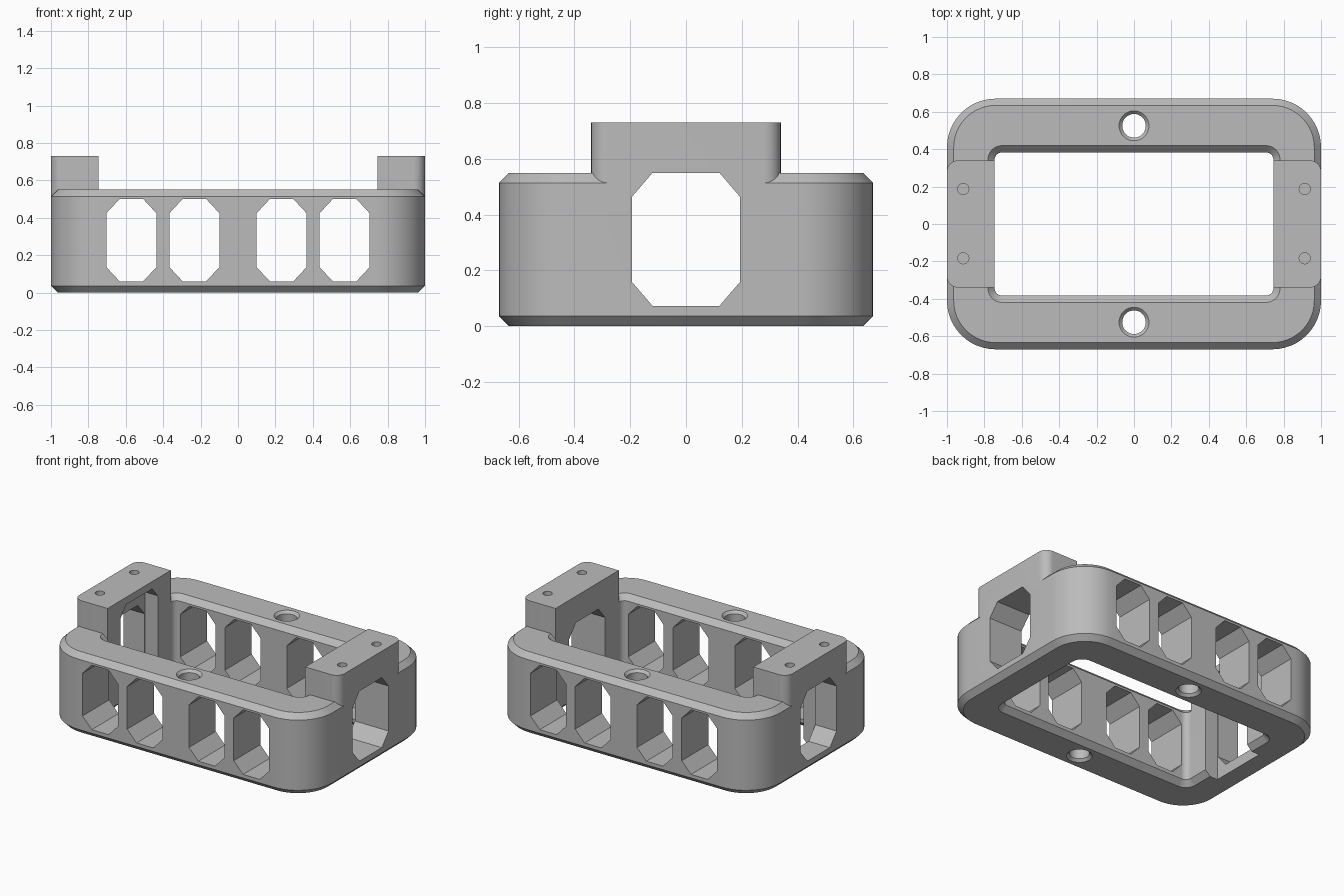
import bpy, bmesh, math

cube = bpy.data.objects.get("Cube")
if cube:
    bpy.data.objects.remove(cube, do_unlink=True)

grey = bpy.data.materials.new("plain grey")
grey.use_nodes = True
grey.diffuse_color = (0.5, 0.5, 0.5, 1)
grey.node_tree.nodes["Principled BSDF"].inputs["Base Color"].default_value = (0.5, 0.5, 0.5, 1)


def add_mesh(name, rings):
    """Skin a stack of closed rings and cap both ends."""
    bm = bmesh.new()
    loops = [[bm.verts.new(p) for p in ring] for ring in rings]
    n = len(loops[0])
    for a, b in zip(loops, loops[1:]):
        for i in range(n):
            j = (i + 1) % n
            bm.faces.new((a[i], a[j], b[j], b[i]))
    bm.faces.new(loops[0][::-1])
    bm.faces.new(loops[-1])
    bmesh.ops.remove_doubles(bm, verts=bm.verts, dist=1e-5)
    bmesh.ops.recalc_face_normals(bm, faces=bm.faces)
    me = bpy.data.meshes.new(name)
    bm.to_mesh(me)
    bm.free()
    me.materials.append(grey)
    ob = bpy.data.objects.new(name, me)
    bpy.context.collection.objects.link(ob)
    return ob


def rounded_prism(name, hx, hy, r, levels, cx=0, cy=0, seg=12):
    """Rounded rectangle stacked through (offset, z) levels."""
    rings = []
    for off, z in levels:
        ring = []
        for k, (sx, sy) in enumerate([(1, 1), (-1, 1), (-1, -1), (1, -1)]):
            for i in range(seg + 1):
                a = math.pi / 2 * (k + i / seg)
                ring.append((cx + sx * (hx - r) + (r + off) * math.cos(a),
                             cy + sy * (hy - r) + (r + off) * math.sin(a), z))
        rings.append(ring)
    return add_mesh(name, rings)


def octagon_cutter(name, centre, half, z0, z1, cut_w, cut_z, start, end, axis):
    """Rectangle with clipped corners, extruded along x or y."""
    w0, w1 = centre - half, centre + half
    prof = [(w0 + cut_w, z0), (w1 - cut_w, z0), (w1, z0 + cut_z), (w1, z1 - cut_z),
            (w1 - cut_w, z1), (w0 + cut_w, z1), (w0, z1 - cut_z), (w0, z0 + cut_z)]
    if axis == "x":
        return add_mesh(name, [[(d, w, z) for w, z in prof] for d in (start, end)])
    return add_mesh(name, [[(w, d, z) for w, z in prof] for d in (start, end)])


def boolean(target, other, operation="DIFFERENCE"):
    mod = target.modifiers.new(other.name, "BOOLEAN")
    mod.operation = operation
    mod.solver = "EXACT"
    mod.object = other
    bpy.context.view_layer.objects.active = target
    bpy.ops.object.modifier_apply(modifier=mod.name)
    bpy.data.objects.remove(other, do_unlink=True)


H, C = 0.55, 0.036          # frame height and edge chamfer
POST_TOP = 0.73

# Chamfered outer frame
frame = rounded_prism("frame", 1, 0.67, 0.26, [(-C, 0), (0, C), (0, H - C), (-C, H)])

# Central opening, flared at both rims
boolean(frame, rounded_prism("opening", 0.745, 0.383, 0.04,
        [(2 * C, -C), (0, C), (0, H - C), (2 * C, H + C)]))

# End posts with rounded outer corners
posts = rounded_prism("end_posts", 1, 0.34, 0.06, [(0, 0.4), (0, POST_TOP)])
boolean(posts, rounded_prism("post_gap", 0.745, 0.6, 0.01, [(0, 0.2), (0, 1)], seg=1))
boolean(frame, posts, "UNION")

# Windows through the long walls
for x in (-0.57, -0.233, 0.233, 0.57):
    boolean(frame, octagon_cutter("wall_window", x, 0.133, 0.06, 0.5, 0.07, 0.075, -1, 1, "y"))

# Window through both ends
boolean(frame, octagon_cutter("end_window", 0, 0.193, 0.073, H, 0.073, 0.085, -1.2, 1.2, "x"))

# Inner cable recess at one end
boolean(frame, octagon_cutter("cable_recess", 0, 0.2, -0.2, 0.68, 0.06, 0.07, -0.84, -0.6, "x"))

# Chamfered bolt holes through the long walls
for y in (-0.525, 0.525):
    boolean(frame, rounded_prism("bolt_hole", 0.063, 0.063, 0.063,
            [(0.034, -0.017), (0, 0.017), (0, H - 0.017), (0.034, H + 0.017)], cy=y, seg=8))

# Blind screw holes in the posts
for x in (-0.913, 0.913):
    for y in (-0.183, 0.187):
        boolean(frame, rounded_prism("screw_hole", 0.03, 0.03, 0.03,
                [(0, 0.61), (0, 0.8)], cx=x, cy=y, seg=5))

bpy.ops.object.select_all(action="DESELECT")
frame.select_set(True)
bpy.context.view_layer.objects.active = frame
bpy.ops.object.shade_smooth_by_angle(angle=math.radians(30))
